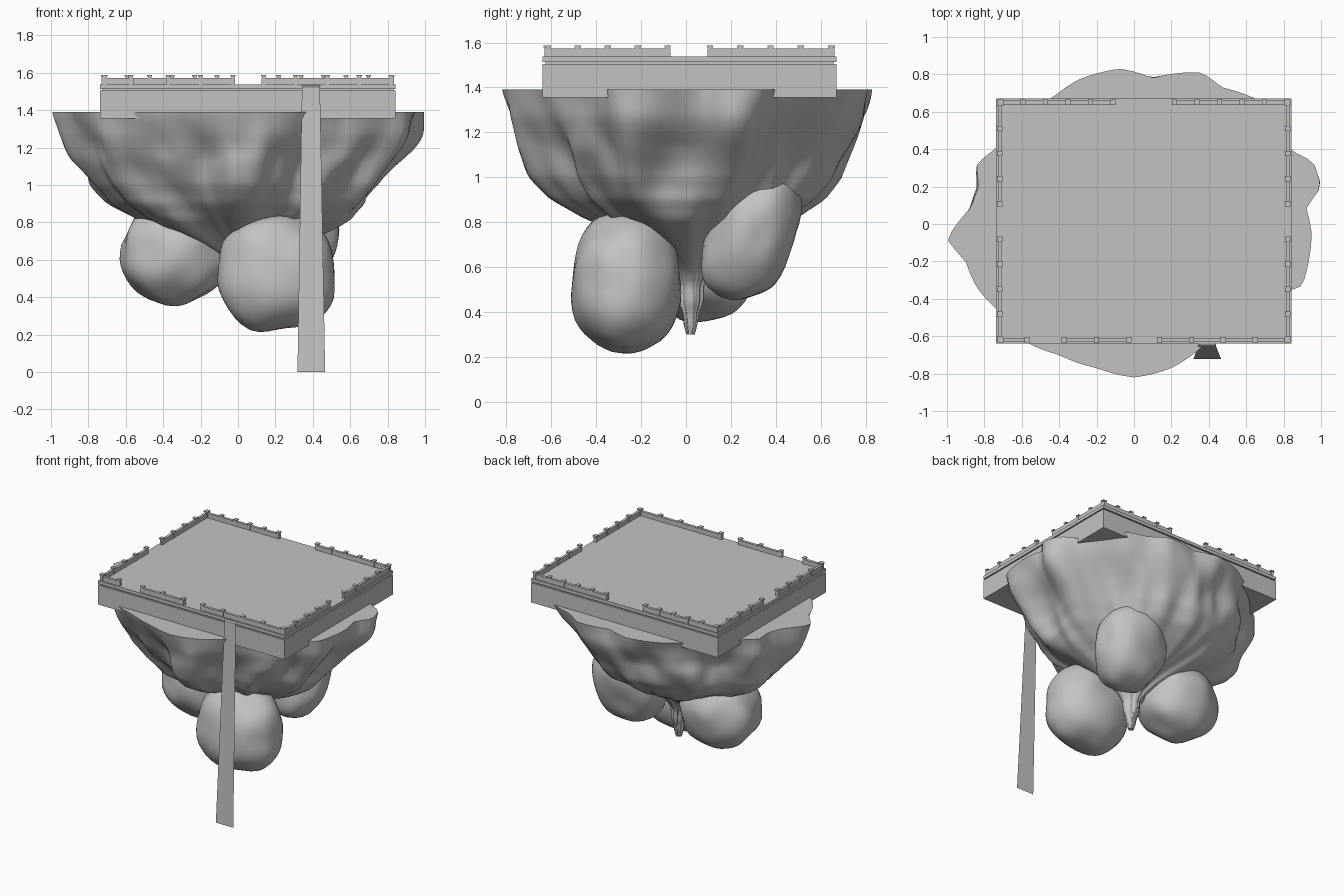
import bpy, bmesh, math
from mathutils import Vector, Matrix, noise

if "Cube" in bpy.data.objects:
    bpy.data.objects.remove(bpy.data.objects["Cube"])

stone = bpy.data.materials.new("grey_stone")
stone.diffuse_color = (0.54, 0.545, 0.54, 1)
stone.use_nodes = True
stone.node_tree.nodes["Principled BSDF"].inputs["Base Color"].default_value = stone.diffuse_color


def finish(name, bm, smooth=None):
    bmesh.ops.recalc_face_normals(bm, faces=bm.faces)
    me = bpy.data.meshes.new(name)
    bm.to_mesh(me)
    bm.free()
    me.materials.append(stone)
    ob = bpy.data.objects.new(name, me)
    bpy.context.collection.objects.link(ob)
    if smooth:
        bpy.ops.object.select_all(action='DESELECT')
        ob.select_set(True)
        bpy.context.view_layer.objects.active = ob
        bpy.ops.object.shade_smooth_by_angle(angle=math.radians(smooth))
    return ob


def add_box(bm, x0, x1, y0, y1, z0, z1):
    m = Matrix.Translation(((x0 + x1) / 2, (y0 + y1) / 2, (z0 + z1) / 2))
    bmesh.ops.create_cube(bm, size=1, matrix=m @ Matrix.Diagonal((x1 - x0, y1 - y0, z1 - z0, 1)))


def lerp_table(table, t):
    t = min(max(t, table[0][0]), table[-1][0])
    for (a, va), (b, vb) in zip(table, table[1:]):
        if t <= b:
            return va + (vb - va) * (t - a) / (b - a)


# Floating rock: rim outline shrunk down to a hanging tip
rim = [(1.0, .2), (.96, .33), (.84, .39), (.74, .54), (.65, .67), (.47, .73), (.36, .81), (.1, .78),
       (-.07, .83), (-.3, .77), (-.43, .68), (-.6, .56), (-.73, .41), (-.84, .32), (-.83, .2),
       (-.87, .09), (-1.0, -.08), (-.9, -.2), (-.84, -.34), (-.73, -.46), (-.58, -.63), (-.4, -.7),
       (-.2, -.77), (0, -.82), (.2, -.77), (.36, -.66), (.56, -.52), (.82, -.36), (.9, -.33),
       (.95, -.05), (.92, .09)]
polar = sorted((math.atan2(y, x), math.hypot(x, y)) for x, y in rim)
polar = ([(polar[-1][0] - math.tau, polar[-1][1])] + polar
         + [(polar[0][0] + math.tau, polar[0][1])])
profile = [(.30, .022), (.34, .035), (.40, .045), (.44, .065), (.52, .07), (.58, .11), (.64, .18),
           (.70, .27), (.76, .40), (.82, .55), (.9, .70), (1.0, .80), (1.12, .88), (1.27, .96),
           (1.39, 1.0)]
SEG, ROWS = 140, 50
bm = bmesh.new()
rings = []
for j in range(ROWS + 1):
    z = 1.39 - 1.09 * j / ROWS
    k = lerp_table(profile, z)
    depth = min(1, (1.39 - z) / .25)
    soft = min(1, (1.39 - z) / .4) * .7
    low = math.exp(-((z - .72) / .12) ** 2)
    ring = []
    for i in range(SEG):
        a = -math.pi + math.tau * i / SEG
        d = Vector((math.cos(a), math.sin(a), 0))
        # outline softens lower down into an oval drawn in at its diagonals
        oval = 1 / math.hypot(d.x / 1.04, d.y / (.82 if d.y < 0 else .9))
        oval *= 1 - .16 * math.sin(2 * a) ** 2
        r = lerp_table(polar, a) * (1 - soft) + oval * soft
        # ridges running down between the boulders
        for c in (-2.35, -.02, 2.1):
            r *= 1 + .28 * low * math.exp(-((a - c) / .3) ** 2)
        p = d * 2.4 + Vector((0, 0, z * 1.6))
        bump = .14 * noise.noise(p) + .09 * noise.noise(p * 2.2) - .01
        r *= k * (1 + bump * depth)
        ring.append(bm.verts.new((d.x * r + .05 * (1 - k) ** 3, d.y * r + .02 * (1 - k), z)))
    rings.append(ring)
for a, b in zip(rings, rings[1:]):
    for i in range(SEG):
        n = (i + 1) % SEG
        bm.faces.new((a[i], a[n], b[n], b[i]))
bm.faces.new(rings[0])
bm.faces.new(rings[-1][::-1])
finish("floating_rock", bm, 50)


# Boulders hanging under the rock: lumpy, slightly squared ellipsoids
def boulder(name, centre, radii, tilt, seed):
    bm = bmesh.new()
    bmesh.ops.create_icosphere(bm, subdivisions=4, radius=1)
    rot = Matrix.Rotation(tilt, 3, 'X')
    for v in bm.verts:
        d = v.co.normalized()
        square = sum(abs(c) ** 2.2 for c in d) ** (-1 / 2.2)
        s = square * (1 + .1 * noise.noise(d * 1.6 + Vector((seed, 0, 0))))
        v.co = rot @ Vector([c * s * r for c, r in zip(d, radii)]) + Vector(centre)
    finish(name, bm, 50)


boulder("front_boulder", (.2, -.265, .53), (.325, .245, .31), 0, 3)
boulder("left_boulder", (-.335, .065, .64), (.29, .26, .27), 0, 8)
boulder("back_boulder", (.28, .29, .75), (.265, .2, .31), -.38, 14)

# Platform: slab, recessed groove and floor trim
X0, X1, Y0, Y1 = -.738, .843, -.639, .67
bm = bmesh.new()
add_box(bm, X0, X1, Y0, Y1, 1.355, 1.505)
add_box(bm, X0 + .012, X1 - .012, Y0 + .012, Y1 - .012, 1.50, 1.52)
add_box(bm, X0, X1, Y0, Y1, 1.514, 1.538)
finish("platform", bm)

# Low parapets with slim capped posts, broken by gateways
bm = bmesh.new()


def parapet(axis, fixed, start, end, spacing):
    def block(a, b, w, z0, z1):
        if axis == 'x':
            add_box(bm, a, b, fixed - w / 2, fixed + w / 2, z0, z1)
        else:
            add_box(bm, fixed - w / 2, fixed + w / 2, a, b, z0, z1)
    block(start, end, .02, 1.53, 1.573)
    n = max(1, round((end - start) / spacing))
    for i in range(n + 1):
        c = start + .012 + (end - start - .024) * i / n
        block(c - .009, c + .009, .024, 1.53, 1.58)
        block(c - .014, c + .014, .03, 1.579, 1.587)


for a, b in ((-.725, -.56), (-.385, -.015), (.125, .83)):
    parapet('x', Y0 + .02, a, b, .17)
for a, b in ((-.725, -.1), (.205, .83)):
    parapet('x', Y1 - .02, a, b, .125)
for x in (X0 + .02, X1 - .02):
    for a, b in ((-.628, -.07), (.095, .658)):
        parapet('y', x, a, b, .14)
finish("parapets", bm)

# Thin sheet of water falling from the front edge
bm = bmesh.new()
rows = [(.342, .438, -.64, 1.532), (.342, .438, -.652, 1.525), (.318, .466, -.722, 0)]
pairs = [(bm.verts.new((a, y, z)), bm.verts.new((b, y, z))) for a, b, y, z in rows]
for (a, b), (c, d) in zip(pairs, pairs[1:]):
    bm.faces.new((a, c, d, b))
finish("waterfall", bm)
